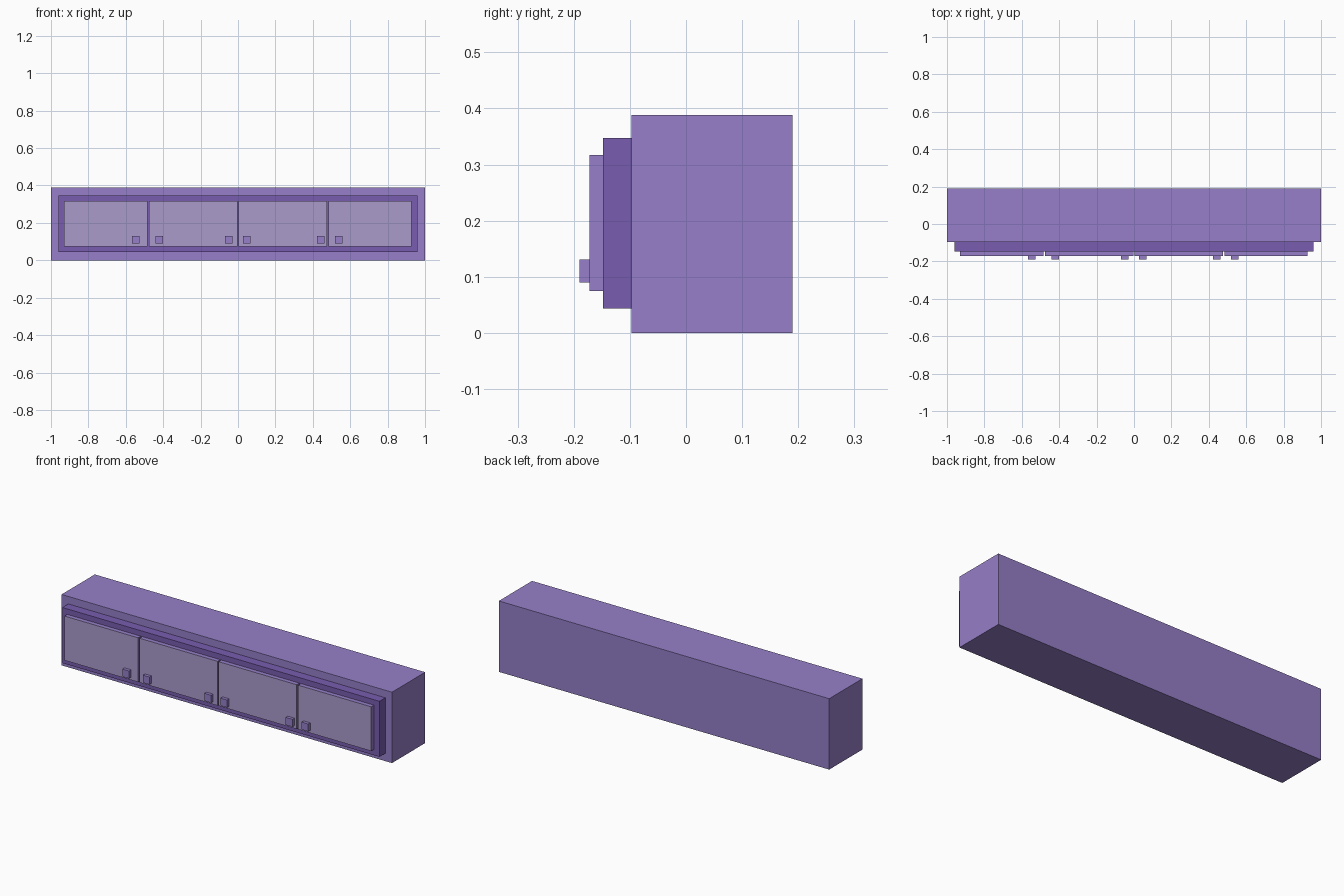
import bpy
import bmesh

default = bpy.data.objects.get("Cube")
if default:
    bpy.data.objects.remove(default, do_unlink=True)


def material(name, rgb):
    mat = bpy.data.materials.new(name)
    mat.use_nodes = True
    colour = (*rgb, 1.0)
    mat.diffuse_color = colour
    mat.node_tree.nodes["Principled BSDF"].inputs["Base Color"].default_value = colour
    return mat


lilac = material("lilac", (0.305, 0.212, 0.578))
violet = material("deep violet", (0.188, 0.107, 0.429))
pale = material("pale mauve", (0.402, 0.328, 0.597))


def box(name, x, y, z, mat, front_mat=None):
    """Box between (min, max) pairs; an optional second colour goes on the front face."""
    bm = bmesh.new()
    bmesh.ops.create_cube(bm, size=1)
    for v in bm.verts:
        v.co = [pair[0] if c < 0 else pair[1] for c, pair in zip(v.co, (x, y, z))]
    bm.normal_update()
    mesh = bpy.data.meshes.new(name)
    mesh.materials.append(mat)
    if front_mat:
        mesh.materials.append(front_mat)
        for face in bm.faces:
            face.material_index = int(face.normal.y < -0.5)
    bm.to_mesh(mesh)
    bm.free()
    obj = bpy.data.objects.new(name, mesh)
    bpy.context.collection.objects.link(obj)
    return obj


# Cabinet carcass and the raised panel on its front
box("cabinet_body", (-1, 1), (-0.097, 0.19), (0, 0.388), lilac)
box("front_frame", (-0.96, 0.96), (-0.148, -0.097), (0.043, 0.347), violet)

# Four doors, pale on the front, with narrow gaps between them
doors = [(-0.93, -0.485), (-0.475, -0.003), (0.003, 0.475), (0.485, 0.927)]
for i, span in enumerate(doors):
    box(f"door_{i + 1}", span, (-0.172, -0.148), (0.075, 0.317), lilac, pale)

# Square knobs in pairs beside each gap
for i, cx in enumerate((-0.547, -0.422, -0.05, 0.047, 0.442, 0.538)):
    box(f"knob_{i + 1}", (cx - 0.02, cx + 0.02), (-0.19, -0.172), (0.09, 0.131), lilac)
